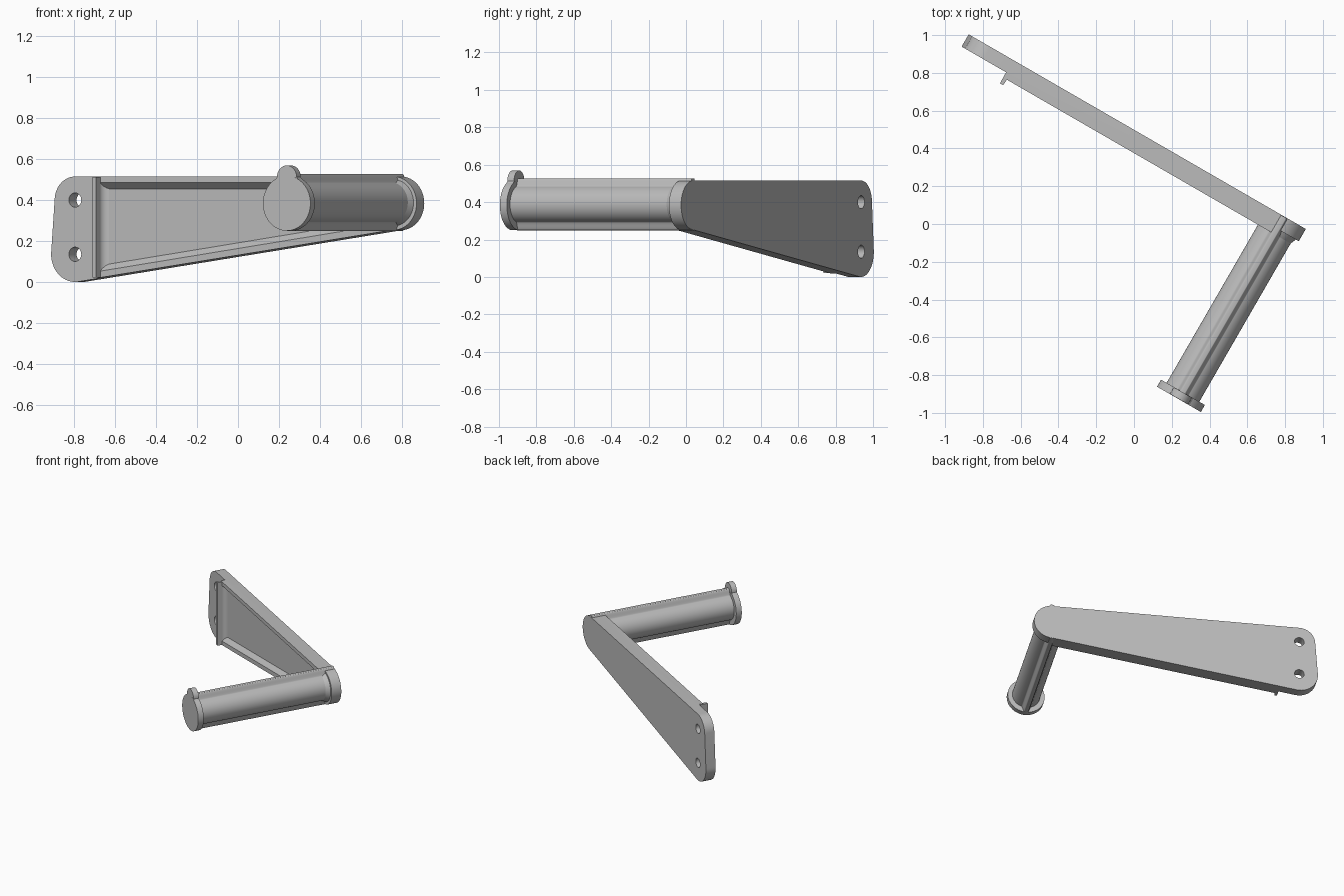
import bpy
import bmesh
from math import cos, sin, pi, radians, sqrt
from mathutils import Vector
from mathutils.geometry import convex_hull_2d

if "Cube" in bpy.data.objects:
    bpy.data.objects.remove(bpy.data.objects["Cube"], do_unlink=True)

# Local frame: u runs along the arm, w along the handle, z is up
ALONG = Vector((cos(radians(30)), -0.5, 0))
OUT = Vector((-0.5, -cos(radians(30)), 0))
UP = Vector((0, 0, 1))
BACK, PLATE, FLANGE = -0.432, -0.357, -0.325
TIP, MID = 0.67, 0.384
END = -1.125

grey = bpy.data.materials.new("plain grey")
grey.use_nodes = True
colour = (0.5, 0.5, 0.5, 1)
grey.diffuse_color = colour
grey.node_tree.nodes["Principled BSDF"].inputs["Base Color"].default_value = colour


def circle(u, z, r, n=64):
    return [(u + r * cos(2 * pi * i / n), z + r * sin(2 * pi * i / n)) for i in range(n)]


def rect(u0, u1, z0, z1):
    return [(u0, z0), (u1, z0), (u1, z1), (u0, z1)]


def loft(name, near, far):
    """Join two matching rings of (u, w, z) points into a solid."""
    bm = bmesh.new()
    rings = [[bm.verts.new(ALONG * u + OUT * w + UP * z) for u, w, z in ring]
             for ring in (near, far)]
    n = len(near)
    bm.faces.new(rings[0])
    bm.faces.new(rings[1])
    for i in range(n):
        j = (i + 1) % n
        bm.faces.new((rings[0][i], rings[0][j], rings[1][j], rings[1][i]))
    bmesh.ops.recalc_face_normals(bm, faces=bm.faces)
    mesh = bpy.data.meshes.new(name)
    bm.to_mesh(mesh)
    bm.free()
    mesh.materials.append(grey)
    obj = bpy.data.objects.new(name, mesh)
    bpy.context.collection.objects.link(obj)
    return obj


def prism(name, near, w0, w1, far=None):
    """Loft a (u, z) profile from w0 to w1."""
    return loft(name, [(u, w0, z) for u, z in near], [(u, w1, z) for u, z in far or near])


def activate(obj):
    bpy.ops.object.select_all(action="DESELECT")
    obj.select_set(True)
    bpy.context.view_layer.objects.active = obj


def cut(obj, cutter):
    mod = obj.modifiers.new("cut", "BOOLEAN")
    mod.operation = "DIFFERENCE"
    mod.solver = "EXACT"
    mod.object = cutter
    activate(obj)
    bpy.ops.object.modifier_apply(modifier=mod.name)
    bpy.data.objects.remove(cutter, do_unlink=True)


# Tapered arm: the hull of three corner circles
corners = circle(END, 0.4, 0.115) + circle(END, 0.135, 0.135) + circle(TIP, MID, 0.131)
outline = [corners[i] for i in convex_hull_2d(corners)]
arm = prism("arm", outline, BACK, FLANGE)

# Cut everything but the two edge flanges down to the plate
cut(arm, prism("end_cutter", rect(-1.5, -0.98, -0.2, 0.8), PLATE, 0))
cut(arm, prism("tip_cutter", rect(0.653, 1, -0.2, 0.8), PLATE, 0))


def pocket(margin):
    low = [(u, 0.1424 * (u - END) + margin) for u in (-0.975, 0.64)]
    return low + [(0.64, 0.515 - margin), (-0.975, 0.515 - margin)]


cut(arm, prism("pocket_cutter", pocket(0.06), PLATE, FLANGE + 0.001, pocket(0.029)))

# Mounting holes
for z in (0.4, 0.135):
    cut(arm, prism("hole_cutter", circle(END, z, 0.035, 32), -0.6, 0))

# Cross rib with a hollow fillet running into the plate
fillet = [(-0.926 - 0.04 * cos(a * pi / 12), -0.316 - 0.042 * sin(a * pi / 12))
          for a in range(7)]
plan = [(-0.988, PLATE - 0.01), (-0.987, -0.29), (-0.968, -0.29)] + fillet
plan.append((-0.926, PLATE - 0.01))
# The fillet stays between the flanges while the thin blade runs full height
rib_fillet = loft("rib_fillet", [(u, w, 0.05) for u, w in plan], [(u, w, 0.5) for u, w in plan])
blade = [(-0.988, PLATE - 0.01), (-0.987, -0.29), (-0.968, -0.29), (-0.96, PLATE - 0.01)]
rib = loft("cross_rib", [(u, w, 0.022) for u, w in blade], [(u, w, 0.513) for u, w in blade])

# Round handle with a softly blended ridge along its top and bottom
quarter = [0.1 * cos(radians(a)) for a in range(0, 69, 4)]
quarter += [0.036 * (1 - i / 18) for i in range(19)]


def height(u):
    t = min(max((0.034 - u) / 0.022, 0), 1)
    return sqrt(max(0.01 - u * u, 0)) + 0.039 * t * t * (3 - 2 * t)


top = [(u, height(u)) for u in quarter]
top += [(-u, h) for u, h in reversed(top[:-1])]
section = top + [(-u, -h) for u, h in top[1:-1]]
section.append((0.1 * cos(radians(2)), -0.1 * sin(radians(2))))
section = [(TIP + u, 0.388 + h) for u, h in section]
handle = prism("handle", section, BACK + 0.002, 0.65)
collar = prism("handle_collar", circle(TIP, 0.386, 0.118), PLATE - 0.01, -0.325,
               circle(TIP, 0.388, 0.1))

# End cap with a small thumb tab
cap = prism("end_cap", circle(TIP, MID, 0.134), 0.642, 0.685)
tab_shape = [(TIP + 0.085, 0.48), (TIP + 0.054, 0.512)]
tab_shape += [(TIP + 0.055 * cos(a * pi / 16), 0.514 + 0.055 * sin(a * pi / 16)) for a in range(17)]
tab_shape += [(TIP - 0.054, 0.512), (TIP - 0.085, 0.48)]
tab = prism("cap_tab", tab_shape, 0.643, 0.684)

for part in (arm, rib, rib_fillet, handle, collar, cap, tab):
    activate(part)
    bpy.ops.object.shade_smooth_by_angle(angle=radians(32))
